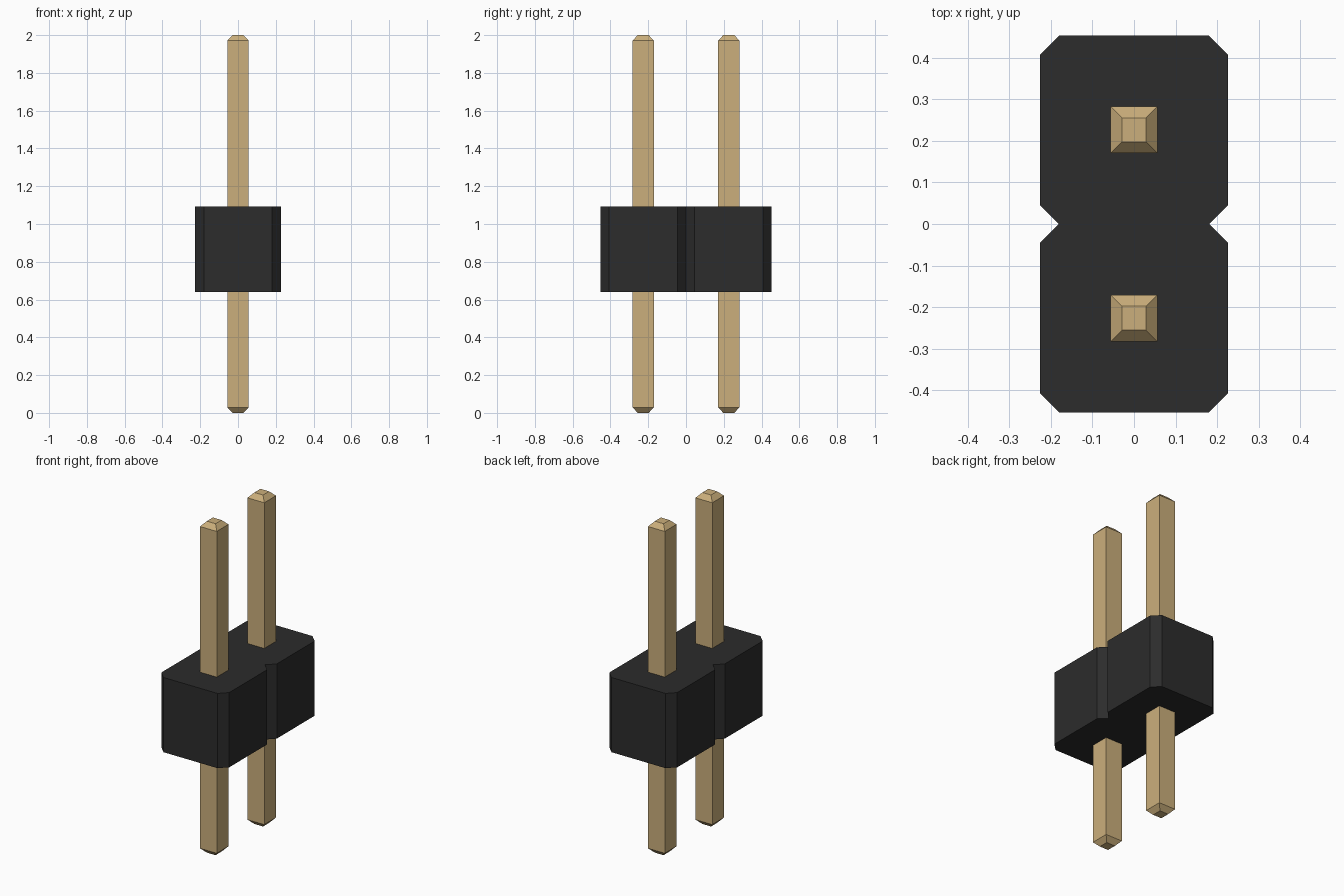
import bpy

if "Cube" in bpy.data.objects:
    bpy.data.objects.remove(bpy.data.objects["Cube"])

PITCH = 0.453
HALF = PITCH / 2
CHAMFER = 0.046


def material(name, color):
    m = bpy.data.materials.new(name)
    m.diffuse_color = color
    m.use_nodes = True
    m.node_tree.nodes["Principled BSDF"].inputs["Base Color"].default_value = m.diffuse_color
    return m


def loft(name, sections, mat):
    """Skin a stack of (outline, z) sections and cap both ends."""
    n = len(sections[0][0])
    verts = [(x, y, z) for outline, z in sections for x, y in outline]
    faces = [tuple(reversed(range(n))), tuple(range(len(verts) - n, len(verts)))]
    for k in range(len(sections) - 1):
        for i in range(n):
            j = (i + 1) % n
            faces.append((k * n + i, k * n + j, (k + 1) * n + j, (k + 1) * n + i))
    mesh = bpy.data.meshes.new(name)
    mesh.from_pydata(verts, [], faces)
    mesh.materials.append(mat)
    obj = bpy.data.objects.new(name, mesh)
    bpy.context.collection.objects.link(obj)
    return obj


def square(r):
    return [(-r, -r), (r, -r), (r, r), (-r, r)]


black = material("black_plastic", (0.025, 0.025, 0.025, 1))
gold = material("gold_metal", (0.60, 0.43, 0.20, 1))

# Housing: two chamfered cells joined at a notched waist
c = HALF - CHAMFER
right = [(c, -PITCH), (HALF, -PITCH + CHAMFER), (HALF, -CHAMFER), (c, 0),
         (HALF, CHAMFER), (HALF, PITCH - CHAMFER), (c, PITCH)]
outline = right + [(-x, -y) for x, y in right]
loft("housing", [(outline, 0.641), (outline, 1.092)], black)

# Pins: square rods with tapered tips at both ends
for name, y in (("front_pin", -HALF), ("back_pin", HALF)):
    pin = loft(name, [(square(0.029), 0), (square(0.056), 0.029),
                      (square(0.056), 1.971), (square(0.029), 2)], gold)
    pin.location.y = y
